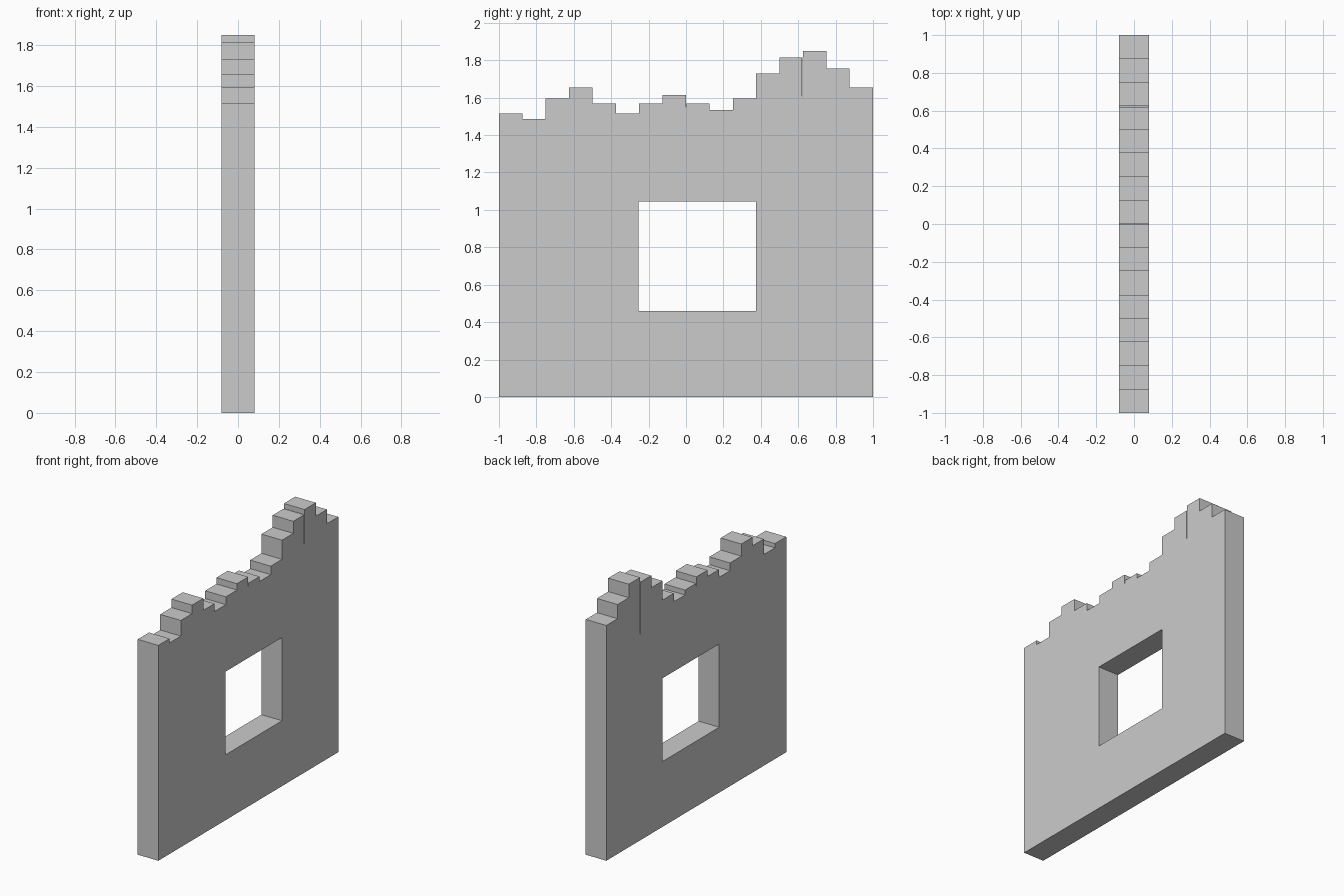
import bpy, bmesh

if "Cube" in bpy.data.objects:
    bpy.data.objects.remove(bpy.data.objects["Cube"])

T = 0.08        # half thickness of the wall
STEP = 0.125    # width of one broken step
TOPS = [1.515, 1.485, 1.595, 1.655, 1.57, 1.515, 1.57, 1.615,
        1.57, 1.535, 1.595, 1.73, 1.815, 1.85, 1.755, 1.655]


def prism(name, pts, axis, lo, hi):
    """Extrude a flat outline: axis 'x' takes (y, z), axis 'y' takes (x, z)."""
    bm = bmesh.new()
    place = (lambda a, z: (lo, a, z)) if axis == 'x' else (lambda a, z: (a, lo, z))
    face = bm.faces.new([bm.verts.new(place(a, z)) for a, z in pts])
    ext = bmesh.ops.extrude_face_region(bm, geom=[face])
    verts = [v for v in ext['geom'] if isinstance(v, bmesh.types.BMVert)]
    vec = (hi - lo, 0, 0) if axis == 'x' else (0, hi - lo, 0)
    bmesh.ops.translate(bm, verts=verts, vec=vec)
    bmesh.ops.recalc_face_normals(bm, faces=bm.faces)
    me = bpy.data.meshes.new(name)
    bm.to_mesh(me)
    bm.free()
    ob = bpy.data.objects.new(name, me)
    bpy.context.collection.objects.link(ob)
    return ob


def cut(target, cutter):
    mod = target.modifiers.new(cutter.name, 'BOOLEAN')
    mod.operation = 'DIFFERENCE'
    mod.solver = 'EXACT'
    mod.object = cutter
    bpy.context.view_layer.objects.active = target
    bpy.ops.object.modifier_apply(modifier=mod.name)
    bpy.data.objects.remove(cutter)


# Wall with a crumbling stepped top
outline = [(-1, 0)]
for i, z in enumerate(TOPS):
    outline += [(-1 + i * STEP, z), (-1 + (i + 1) * STEP, z)]
outline.append((1, 0))
wall = prism("ruined_wall", outline, 'x', -T, T)

# Window opening
cut(wall, prism("window_cutter",
                [(-0.255, 0.46), (0.375, 0.46), (0.375, 1.045), (-0.255, 1.045)],
                'x', -0.2, 0.2))

# Hairline cracks running down from the top: y, depth on the -x and +x sides
for y, z_left, z_right in [(0.622, 1.45, 1.61), (0.002, 1.55, 1.55)]:
    cut(wall, prism("crack_cutter",
                    [(-T - 0.001, z_left), (T + 0.001, z_right), (T + 0.001, 2), (-T - 0.001, 2)],
                    'y', y - 0.0025, y + 0.0015))
